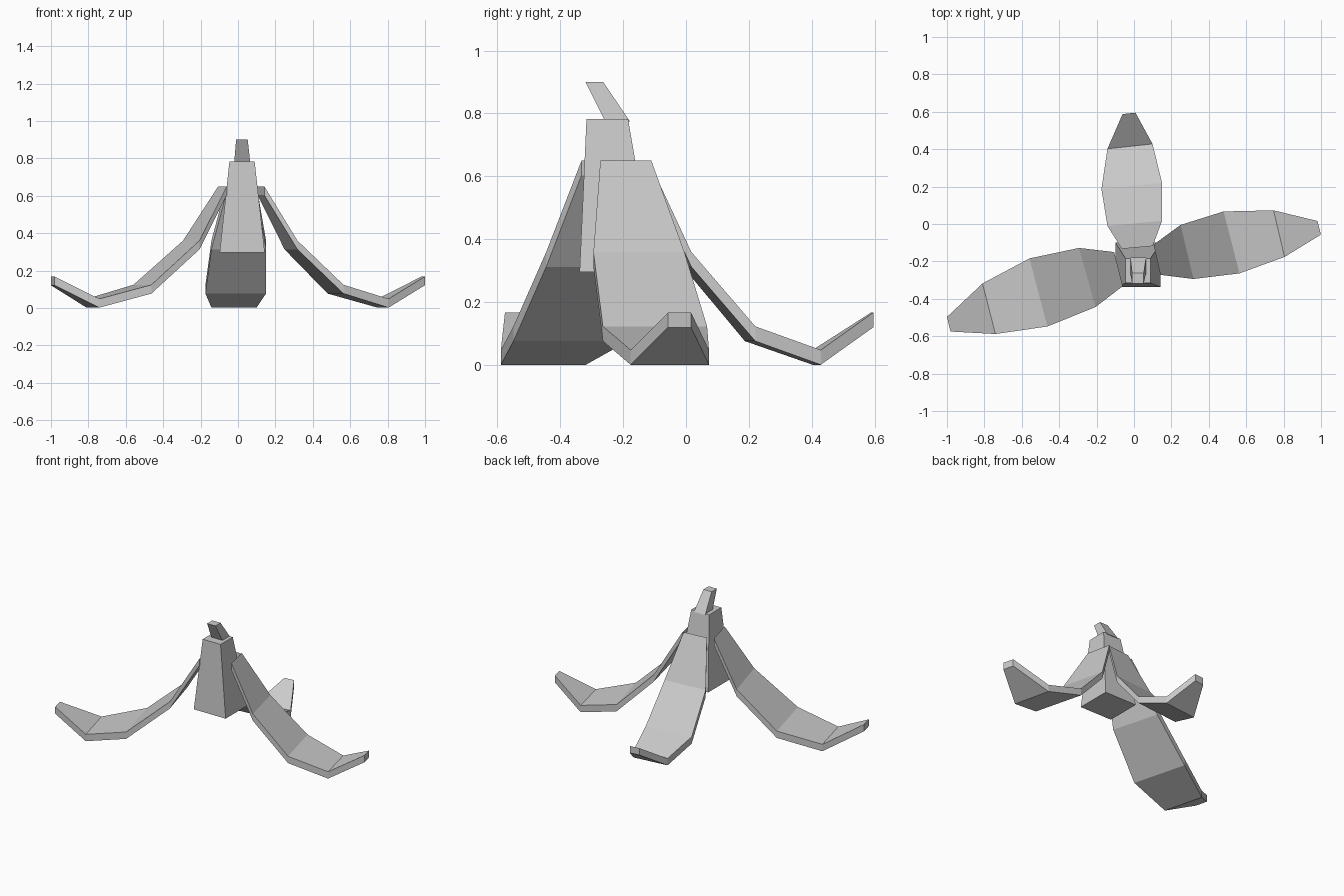
import bpy, bmesh


def loft(name, rings):
    """Join a series of four-sided rings into one closed flat-shaded solid."""
    bm = bmesh.new()
    loops = [[bm.verts.new(p) for p in ring] for ring in rings]
    for a, b in zip(loops, loops[1:]):
        for i in range(4):
            j = (i + 1) % 4
            bm.faces.new((a[i], a[j], b[j], b[i]))
    bm.faces.new(loops[0][::-1])
    bm.faces.new(loops[-1])
    bmesh.ops.recalc_face_normals(bm, faces=bm.faces)
    mesh = bpy.data.meshes.new(name)
    bm.to_mesh(mesh)
    bm.free()
    obj = bpy.data.objects.new(name, mesh)
    bpy.context.collection.objects.link(obj)
    return obj


def rect(x0, x1, y0, y1, z):
    return [(x0, y0, z), (x1, y0, z), (x1, y1, z), (x0, y1, z)]


# Tapered core and bent stem
loft("core", [rect(-0.098, 0.143, -0.338, -0.10, 0.297),
              rect(-0.046, 0.089, -0.316, -0.184, 0.782)])
loft("stem", [[(-0.02, -0.259, 0.78), (0.065, -0.259, 0.78),
               (0.065, -0.178, 0.775), (-0.02, -0.178, 0.775)],
              rect(-0.01, 0.052, -0.319, -0.263, 0.90)])

# Peel flaps: left and right edge in plan at five stations, sharing one height curve
HEIGHTS = (0.65, 0.36, 0.124, 0.049, 0.168)
THICK = 0.047
FLAPS = {
    "right_peel": [(0.105, -0.11, 0.141, -0.272), (0.249, -0.005, 0.318, -0.294),
                   (0.479, 0.067, 0.564, -0.264), (0.746, 0.073, 0.805, -0.176),
                   (0.981, 0.016, 0.999, -0.057)],
    "left_peel": [(-0.06, -0.332, -0.106, -0.15), (-0.206, -0.444, -0.294, -0.128),
                  (-0.463, -0.548, -0.559, -0.184), (-0.741, -0.588, -0.81, -0.318),
                  (-0.981, -0.575, -1.0, -0.497)],
    "back_peel": [(-0.065, -0.133, 0.10, -0.118), (-0.142, -0.01, 0.15, 0.017),
                  (-0.174, 0.187, 0.15, 0.22), (-0.142, 0.402, 0.099, 0.428),
                  (-0.061, 0.588, 0.008, 0.595)],
}
for name, stations in FLAPS.items():
    rings = []
    for (ax, ay, bx, by), z in zip(stations, HEIGHTS):
        low = max(z - THICK, 0)
        rings.append([(ax, ay, z), (bx, by, z), (bx, by, low), (ax, ay, low)])
    loft(name, rings)
